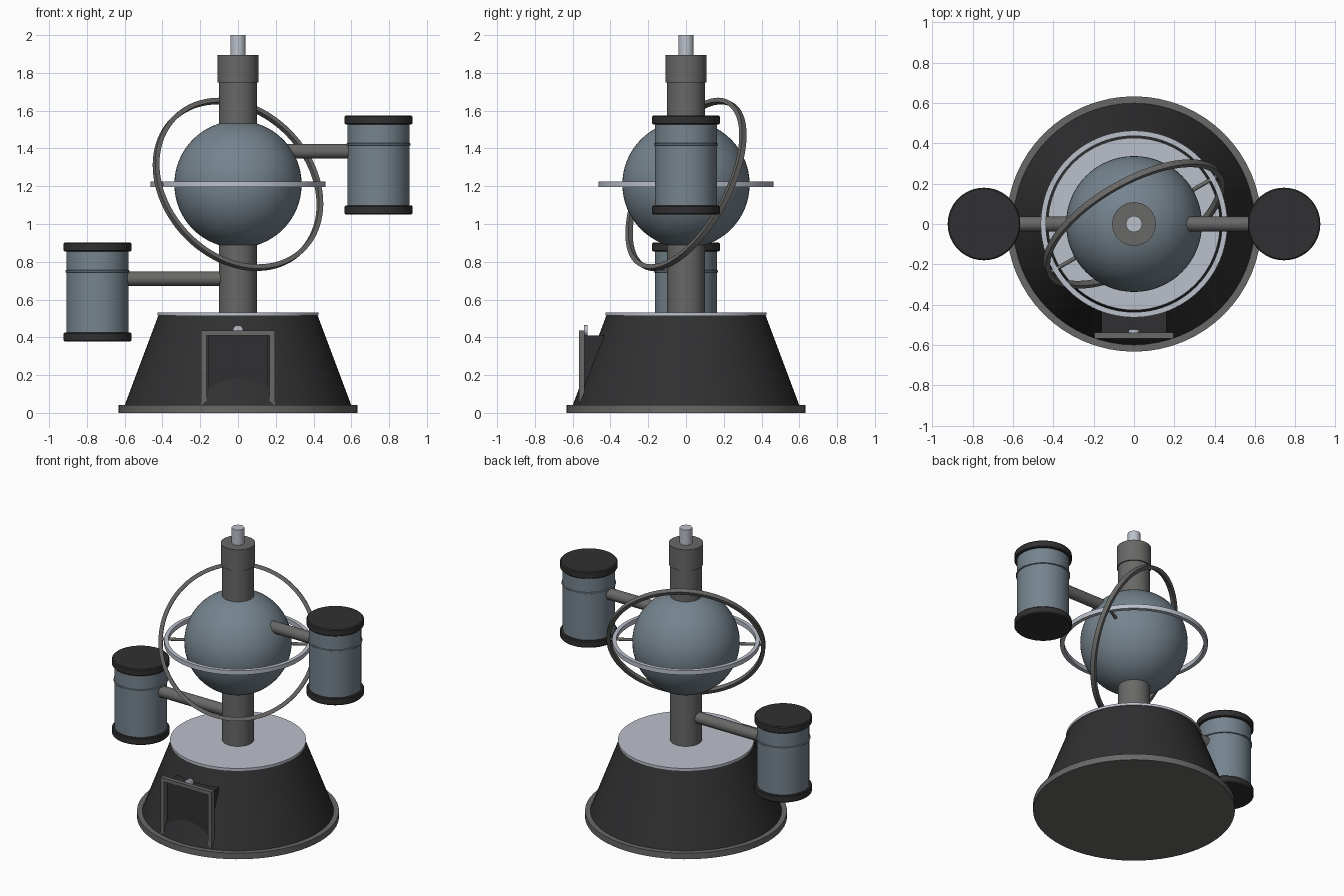
import bpy, bmesh
from math import radians, pi, cos, sin
from mathutils import Vector, Matrix

if "Cube" in bpy.data.objects:
    bpy.data.objects.remove(bpy.data.objects["Cube"])


def material(name, rgb):
    m = bpy.data.materials.new(name)
    m.diffuse_color = (*rgb, 1)
    m.use_nodes = True
    m.node_tree.nodes["Principled BSDF"].inputs["Base Color"].default_value = m.diffuse_color
    return m


DARK = material("dark_metal", (0.03, 0.03, 0.032))
GREY = material("grey_metal", (0.14, 0.138, 0.135))
BLUE = material("blue_steel", (0.18, 0.23, 0.27))
LIGHT = material("light_metal", (0.5, 0.53, 0.6))


def finish(name, bm, mat, matrix=Matrix()):
    bmesh.ops.recalc_face_normals(bm, faces=bm.faces)
    me = bpy.data.meshes.new(name)
    bm.to_mesh(me)
    bm.free()
    ob = bpy.data.objects.new(name, me)
    bpy.context.collection.objects.link(ob)
    ob.matrix_world = matrix
    me.materials.append(mat)
    bpy.context.view_layer.objects.active = ob
    bpy.ops.object.select_all(action='DESELECT')
    ob.select_set(True)
    bpy.ops.object.shade_smooth_by_angle(angle=radians(30))
    return ob


def lathe(name, profile, mat, matrix=Matrix(), closed=False, steps=64):
    """Spin (radius, z) points about z; open profiles get flat end caps."""
    bm = bmesh.new()
    rings = [[bm.verts.new((r * cos(2 * pi * i / steps), r * sin(2 * pi * i / steps), z))
              for i in range(steps)] for r, z in profile]
    pairs = list(zip(rings, rings[1:]))
    if closed:
        pairs.append((rings[-1], rings[0]))
    else:
        bm.faces.new(rings[0])
        bm.faces.new(rings[-1])
    for a, b in pairs:
        for i in range(steps):
            j = (i + 1) % steps
            bm.faces.new((a[i], a[j], b[j], b[i]))
    return finish(name, bm, mat, matrix)


def rod(name, p, q, r, mat, steps=32):
    p, q = Vector(p), Vector(q)
    turn = (q - p).to_track_quat('Z', 'Y').to_matrix().to_4x4()
    return lathe(name, [(r, 0), (r, (q - p).length)], mat,
                 Matrix.Translation(p) @ turn, steps=steps)


def box(name, lo, hi, mat):
    lo, hi = Vector(lo), Vector(hi)
    bm = bmesh.new()
    bmesh.ops.create_cube(bm, size=1)
    bmesh.ops.scale(bm, vec=hi - lo, verts=bm.verts)
    bmesh.ops.translate(bm, vec=(lo + hi) / 2, verts=bm.verts)
    return finish(name, bm, mat)


def hoop(name, inner, outer, half, mat, matrix):
    lathe(name, [(inner, -half), (outer, -half), (outer, half), (inner, half)],
          mat, matrix, closed=True, steps=96)


# Base
lathe("base_rim", [(0.633, 0), (0.633, 0.042)], GREY)
lathe("base_cone", [(0.6, 0.04), (0.42, 0.52)], DARK)
lathe("base_top_plate", [(0.427, 0.515), (0.427, 0.532)], LIGHT)

# Central mast
lathe("column", [(0.1, 0.53), (0.1, 1.76)], GREY)
lathe("column_cap", [(0.108, 1.75), (0.108, 1.895)], GREY)
lathe("mast_tip", [(0.04, 1.89), (0.04, 2.0)], LIGHT, steps=32)

# Central sphere
centre = Matrix.Translation((0, 0, 1.21))
bm = bmesh.new()
bmesh.ops.create_uvsphere(bm, u_segments=64, v_segments=32, radius=0.337)
finish("central_sphere", bm, BLUE, centre)

# Level ring, tilted ring and the spokes on their common axis
hoop("level_ring", 0.437, 0.463, 0.015, LIGHT, centre)
tilt = Matrix.Rotation(radians(30), 4, 'Z') @ Matrix.Rotation(radians(65), 4, 'X')
hoop("tilted_ring", 0.474, 0.499, 0.015, GREY, centre @ tilt)
for side in (-1, 1):
    d = Vector((cos(pi / 6), sin(pi / 6), 0)) * side
    o = Vector((0, 0, 1.21))
    rod("ring_spoke", o + d * 0.3, o + d * 0.485, 0.01, GREY, 16)

# Side canisters with arms
for side, z, arm_z, arm_start in ((1, 1.3125, 1.385, 0.2), (-1, 0.64, 0.71, 0.05)):
    at = Matrix.Translation((0.744 * side, 0, z))
    lathe("canister_body", [(0.164, -0.23), (0.164, 0.23)], BLUE, at)
    lathe("canister_band", [(0.164, 0.102), (0.17, 0.105), (0.17, 0.113), (0.164, 0.116)],
          BLUE, at)
    for end in (-1, 1):
        lathe("canister_cap", [(0.175, 0.215 * end), (0.18, 0.22 * end), (0.18, 0.256 * end),
                               (0.174, 0.2625 * end)], DARK, at)
    rod("canister_arm", (arm_start * side, 0, arm_z), (0.62 * side, 0, arm_z), 0.038, GREY)

# Doorway on the front
box("doorway_block", (-0.16, -0.547, 0.04), (0.16, -0.4, 0.41), DARK)
for side in (-1, 1):
    x = sorted((0.168 * side, 0.195 * side))
    box("door_post", (x[0], -0.567, 0.04), (x[1], -0.538, 0.437), GREY)
box("door_lintel", (-0.168, -0.567, 0.411), (0.168, -0.538, 0.437), GREY)
rod("door_lamp", (0, -0.54, 0.437), (0, -0.522, 0.437), 0.027, LIGHT, 24)
